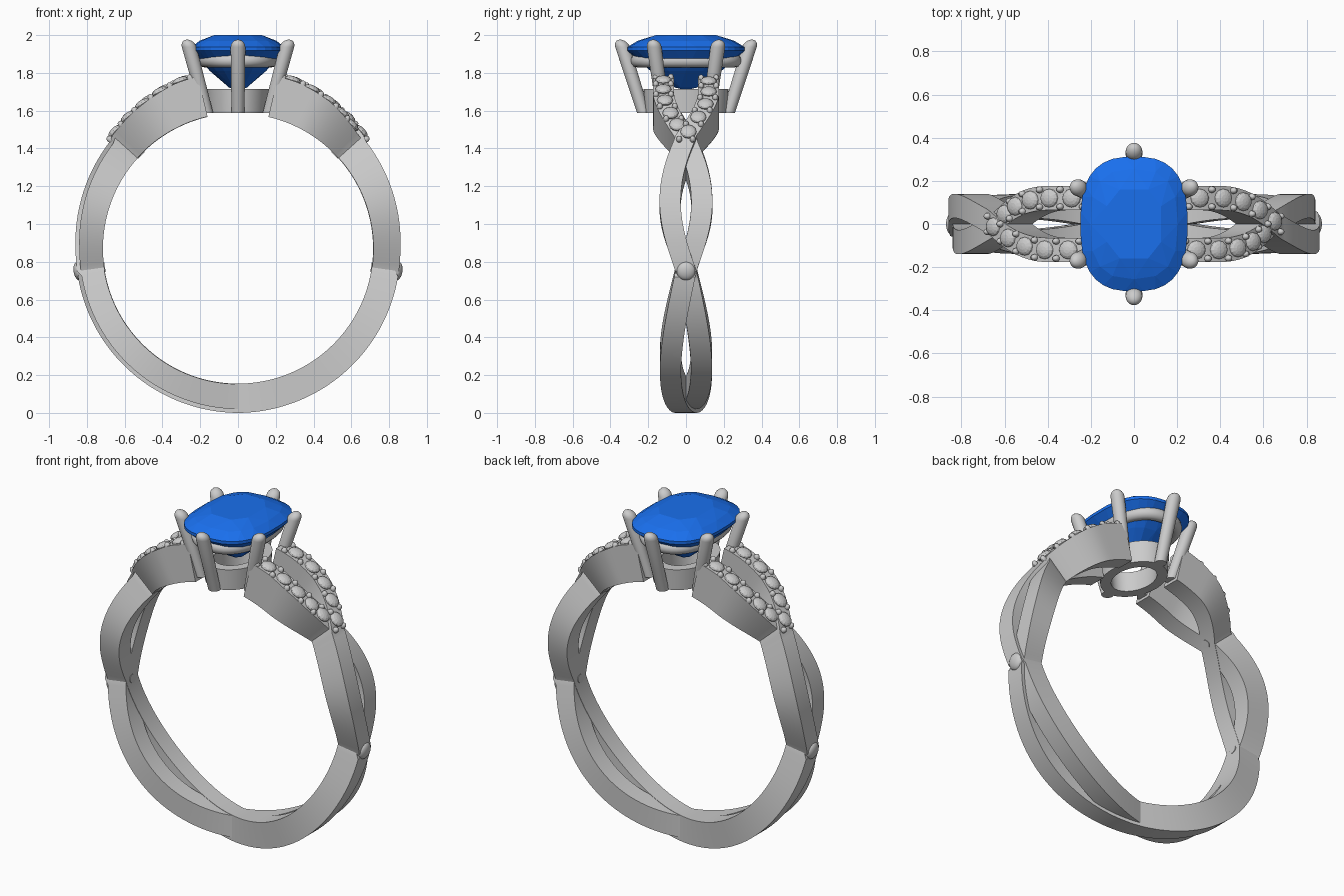
import bpy, bmesh
from math import sin, cos, pi, radians, copysign
from mathutils import Vector, Matrix

if "Cube" in bpy.data.objects:
    bpy.data.objects.remove(bpy.data.objects["Cube"])

CZ = 0.87      # height of the finger hole centre
R_IN = 0.715   # finger hole radius


def finish(name, bm, smooth=True, angle=35):
    bmesh.ops.recalc_face_normals(bm, faces=bm.faces)
    me = bpy.data.meshes.new(name)
    bm.to_mesh(me)
    bm.free()
    ob = bpy.data.objects.new(name, me)
    bpy.context.collection.objects.link(ob)
    if smooth:
        bpy.ops.object.select_all(action='DESELECT')
        ob.select_set(True)
        bpy.context.view_layer.objects.active = ob
        bpy.ops.object.shade_smooth_by_angle(angle=radians(angle))
    return ob


def loft(bm, rings, closed=False):
    vs = [[bm.verts.new(p) for p in r] for r in rings]
    n = len(vs[0])
    pairs = list(zip(vs, vs[1:])) + ([(vs[-1], vs[0])] if closed else [])
    for a, b in pairs:
        for i in range(n):
            j = (i + 1) % n
            bm.faces.new((a[i], a[j], b[j], b[i]))
    if not closed:
        bm.faces.new(vs[0])
        bm.faces.new(vs[-1])


def oval(rx, ry, z, n=48, p=2.0, turn=0.0):
    pts = []
    for i in range(n):
        a = 2 * pi * (i + turn) / n
        c, s = cos(a), sin(a)
        pts.append((rx * copysign(abs(c) ** (2 / p), c), ry * copysign(abs(s) ** (2 / p), s), z))
    return pts


def polar(t, r, y):
    return Vector((r * cos(radians(t)), y, CZ + r * sin(radians(t))))


# Weave of the right half, by angle in degrees (-90 is the bottom); sign = -1 or 1 picks the strand
def weave(t):
    if t < -8:
        return 0.082 * sin(pi * (t + 90) / 82)
    if t < 42:
        return -0.084 * sin(pi * (t + 8) / 50)
    return 0.12 * sin(pi / 2 * min(1, (t - 42) / 22))


def outer(t, sign):
    if t < -8:
        r = 0.87 - 0.01 * (t + 90) / 82
        dip = 0.02 if sign > 0 else 0
    else:
        r = 0.86 + 0.025 * max(0, t / 42) if t < 42 else 0.895 + 0.04 * min(1, (t - 42) / 28)
        dip = 0.02 * max(0, min(1, (58 - t) / 14)) if sign < 0 else 0
    return r - dip


def section(t, sign):
    y, r, w = sign * weave(t), outer(t, sign), 0.056
    ri = R_IN + (0.002 if sign > 0 else 0)
    return [polar(t, ri, y - w), polar(t, r, y - w), polar(t, r, y + w), polar(t, ri, y + w)]


# Two woven band strands; the left half is the right half turned 180 degrees
angles = [-90 + 2 * i for i in range(84)] + [77]
turn = Matrix.Rotation(pi, 3, 'Z')
for name, sign in (("outer_strand", -1), ("inner_strand", 1)):
    right = [section(t, sign) for t in angles]
    left = []
    for r in right[:0:-1]:
        q = [turn @ p for p in r]
        left.append([q[3], q[2], q[1], q[0]])
    bm = bmesh.new()
    loft(bm, left + right)
    finish(name, bm)


# Accent stones, grains and pegs, added on both shoulders
def place(bm, t, r, y, size, seg=12, rings=8):
    base = Matrix.Translation(polar(t, r, y)) @ Matrix.Rotation(radians(90 - t), 4, 'Y')
    for half in (0, pi):
        m = Matrix.Rotation(half, 4, 'Z') @ base @ Matrix.Diagonal((*size, 1))
        bmesh.ops.create_uvsphere(bm, u_segments=seg, v_segments=rings, radius=1, matrix=m)


stones, grains = bmesh.new(), bmesh.new()
rows = {1: [43.5, 50, 56.5, 63.5, 71], -1: [47.5, 52.5, 58.5, 65, 72]}
for sign, row in rows.items():
    for i, t in enumerate(row):
        y = sign * weave(t)
        place(stones, t, outer(t, sign) + 0.002, y, (0.045, 0.043, 0.022))
        step = (row[i + 1] - t if i < len(row) - 1 else 6.5) / 2
        g = t + step
        for side in (-1, 1):
            place(grains, g, outer(g, sign), sign * weave(g) + side * 0.04, (0.018, 0.016, 0.022), 10, 6)
for side in (-1, 1):
    place(grains, 40.5, 0.89, side * 0.036, (0.018, 0.016, 0.022), 10, 6)
finish("shoulder_stones", stones, smooth=False)
finish("stone_grains", grains)

# Side beads at the crossings, with pegs that show inside the band
bm = bmesh.new()
place(bm, -8, 0.853, 0, (0.05, 0.05, 0.026), 24, 12)
finish("side_beads", bm)
bm = bmesh.new()
for t, r1 in ((-8, 0.85), (44, 0.87)):
    m = Matrix.Translation(polar(t, (R_IN - 0.004 + r1) / 2, 0)) @ Matrix.Rotation(radians(90 - t), 4, 'Y')
    for half in (0, pi):
        bmesh.ops.create_cone(bm, cap_ends=True, segments=20, radius1=0.025, radius2=0.025,
                              depth=r1 - R_IN + 0.004, matrix=Matrix.Rotation(half, 4, 'Z') @ m)
finish("bead_pegs", bm)

# Oval base of the setting
bm = bmesh.new()
loft(bm, [oval(0.16, 0.215, 1.588), oval(0.168, 0.225, 1.715),
          oval(0.115, 0.165, 1.715), oval(0.105, 0.15, 1.588)], closed=True)
finish("setting_base", bm)

# Rounded gallery rail under the stone
bm = bmesh.new()
loft(bm, [oval(0.178 + 0.034 * cos(a), 0.26 + 0.034 * cos(a), 1.865 + 0.036 * sin(a), p=2.4)
          for a in [2 * pi * i / 12 for i in range(12)]], closed=True)
finish("gallery_rail", bm)

# Six leaning prongs with domed tips
feet = [(0, s * 0.225, 0, s * 0.34) for s in (-1, 1)]
feet += [(sx * 0.165, sy * 0.12, sx * 0.262, sy * 0.17) for sx in (-1, 1) for sy in (-1, 1)]
for k, (x0, y0, x1, y1) in enumerate(feet):
    profile = [(1.588, 0.034), (1.72, 0.036)]
    profile += [(1.937 + 0.039 * sin(a), 0.039 * cos(a)) for a in [radians(d) for d in (0, 20, 40, 60, 75, 86)]]
    bm = bmesh.new()
    rings = []
    for z, r in profile:
        f = (z - 1.588) / (1.95 - 1.588)
        cx, cy = x0 + (x1 - x0) * f, y0 + (y1 - y0) * f
        rings.append([(cx + x, cy + y, z) for x, y, z in oval(r, r, z, 20)])
    loft(bm, rings)
    finish("prong_%d" % (k + 1), bm)

# Cushion-cut centre stone: hull of facet rings (scale, height, sides, turn)
bm = bmesh.new()
for s, z, n, tn in ((0.54, 2.0, 8, 0.5), (0.82, 1.97, 16, 0), (1, 1.936, 32, 0.5), (1, 1.918, 32, 0.5),
                    (0.6, 1.81, 16, 0), (0.2, 1.722, 8, 0.5), (0.04, 1.712, 4, 0)):
    for p in oval(0.248 * s, 0.312 * s, z, n, 2.7, tn):
        bm.verts.new(p)
bmesh.ops.convex_hull(bm, input=bm.verts[:])
bmesh.ops.dissolve_limit(bm, angle_limit=0.02, verts=bm.verts[:], edges=bm.edges[:])
gem = finish("center_stone", bm, smooth=False)
mat = bpy.data.materials.new("blue_stone")
mat.diffuse_color = (0.01, 0.16, 0.85, 1)
mat.use_nodes = True
mat.node_tree.nodes["Principled BSDF"].inputs["Base Color"].default_value = mat.diffuse_color
gem.data.materials.append(mat)
